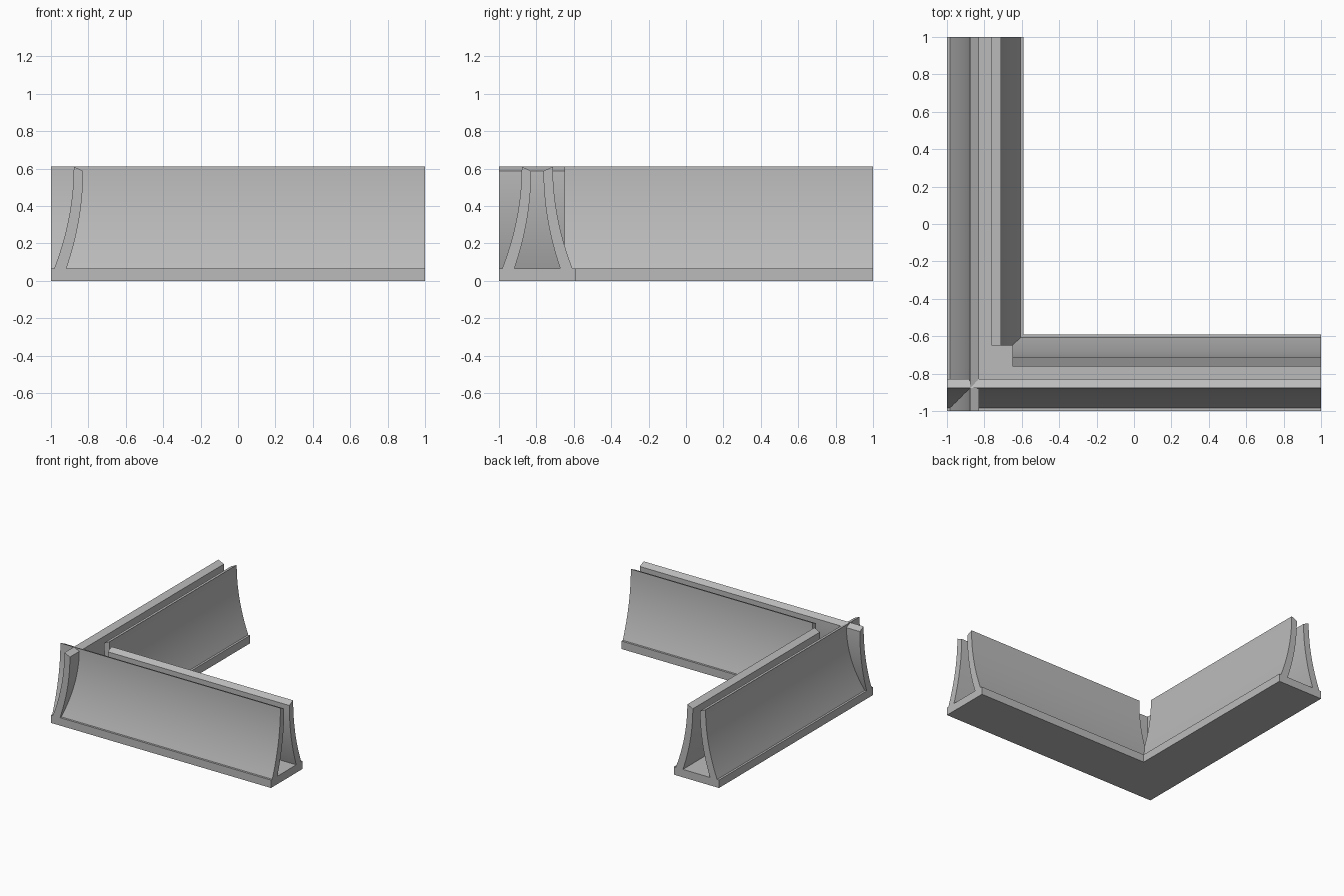
import bpy
import bmesh

cube = bpy.data.objects.get("Cube")
if cube:
    bpy.data.objects.remove(cube, do_unlink=True)

GREY = (0.5, 0.5, 0.5, 1)
BASE_TOP = 0.065
CENTRE = -0.795   # middle line of each arm
STEPS = 20

mat = bpy.data.materials.new("plain grey")
mat.use_nodes = True
mat.diffuse_color = GREY
mat.node_tree.nodes["Principled BSDF"].inputs["Base Color"].default_value = GREY


def prism(name, ring, offset):
    """Extrude a closed ring of points by an offset into a solid."""
    bm = bmesh.new()
    face = bm.faces.new([bm.verts.new(p) for p in ring])
    ext = bmesh.ops.extrude_face_region(bm, geom=[face], use_keep_orig=True)
    moved = [g for g in ext["geom"] if isinstance(g, bmesh.types.BMVert)]
    bmesh.ops.translate(bm, verts=moved, vec=offset)
    bmesh.ops.recalc_face_normals(bm, faces=bm.faces)
    mesh = bpy.data.meshes.new(name)
    bm.to_mesh(mesh)
    bm.free()
    mesh.materials.append(mat)
    obj = bpy.data.objects.new(name, mesh)
    bpy.context.collection.objects.link(obj)
    bpy.ops.object.select_all(action="DESELECT")
    obj.select_set(True)
    bpy.context.view_layer.objects.active = obj
    bpy.ops.object.shade_smooth_by_angle(angle=0.5)
    return obj


def flare(top, top_z, spread):
    """Curve that is upright at the top and sweeps outward to the base."""
    return [(top + spread * (1 - i / STEPS) ** 2,
             BASE_TOP + (top_z - BASE_TOP) * i / STEPS) for i in range(STEPS + 1)]


# Curved wall section, as distance from the arm's middle line and height
section = flare(0.083, 0.61, 0.105) + flare(0.033, 0.587, 0.09)[::-1]


def wall(name, side, start, along_x):
    across = [(CENTRE + side * d, z) for d, z in section]
    if along_x:
        prism(name, [(start, d, z) for d, z in across], (1 - start, 0, 0))
    else:
        prism(name, [(d, start, z) for d, z in across], (0, 1 - start, 0))


# L-shaped base slab
inner = -0.59
corners = [(-1, -1), (1, -1), (1, inner), (inner, inner), (inner, 1), (-1, 1)]
prism("base_slab", [(x, y, 0) for x, y in corners], (0, 0, BASE_TOP))

# Outer walls cross at the corner, inner walls stop short of it
for arm, along_x in (("front", True), ("right", False)):
    wall(arm + "_outer_wall", -1, -1, along_x)
    wall(arm + "_inner_wall", 1, -0.65, along_x)
